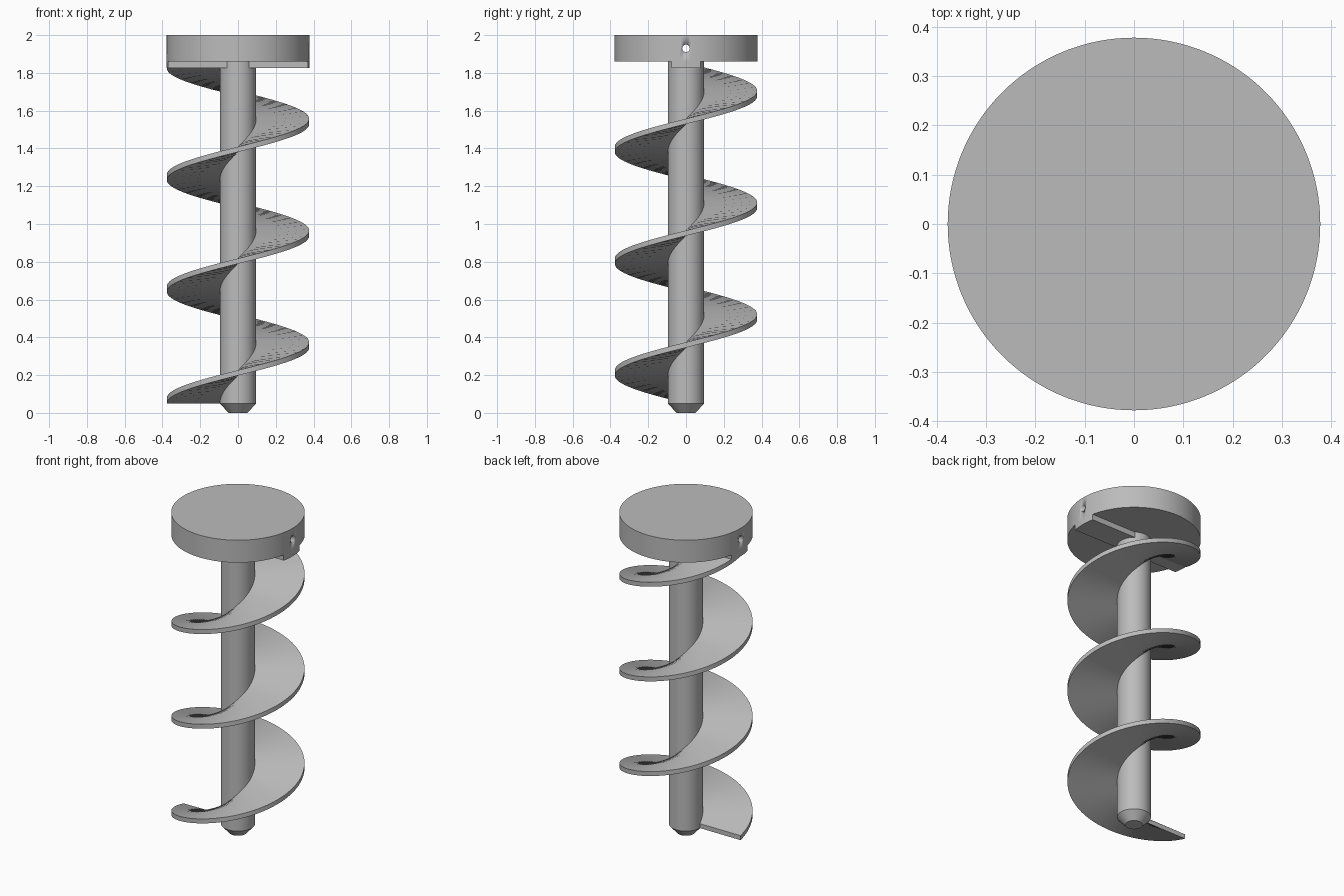
import bpy, bmesh, math

if "Cube" in bpy.data.objects:
    bpy.data.objects.remove(bpy.data.objects["Cube"])

steel = bpy.data.materials.new("grey steel")
steel.diffuse_color = (0.5, 0.5, 0.5, 1)
steel.use_nodes = True
steel.node_tree.nodes["Principled BSDF"].inputs["Base Color"].default_value = steel.diffuse_color

SHAFT_R, DISC_R = 0.096, 0.378
BOTTOM, BAR_Z, DISC_Z, TOP = 0.05, 1.825, 1.86, 2.0


def finish(name, bm, smooth=True):
    bmesh.ops.recalc_face_normals(bm, faces=bm.faces)
    me = bpy.data.meshes.new(name)
    bm.to_mesh(me)
    bm.free()
    me.materials.append(steel)
    ob = bpy.data.objects.new(name, me)
    bpy.context.collection.objects.link(ob)
    if smooth:
        bpy.ops.object.select_all(action='DESELECT')
        ob.select_set(True)
        bpy.context.view_layer.objects.active = ob
        bpy.ops.object.shade_smooth_by_angle(angle=math.radians(30))
    return ob


def turned(name, profile, n=96):
    """Solid of revolution from (radius, z) pairs, capped at both ends."""
    bm = bmesh.new()
    rings = [[bm.verts.new((r * math.cos(2 * math.pi * i / n),
                            r * math.sin(2 * math.pi * i / n), z))
              for i in range(n)] for r, z in profile]
    for a, b in zip(rings, rings[1:]):
        for i in range(n):
            j = (i + 1) % n
            bm.faces.new((a[i], a[j], b[j], b[i]))
    bm.faces.new(rings[0])
    bm.faces.new(rings[-1])
    return finish(name, bm)


# Central shaft with chamfered tip
turned("shaft", [(0.05, 0), (SHAFT_R, BOTTOM), (SHAFT_R, DISC_Z + 0.01)], 64)

# Drive disc with a cross hole
disc = turned("drive_disc", [(DISC_R, DISC_Z), (DISC_R, TOP)], 128)
drill = turned("hole_cutter", [(0.02, -0.5), (0.02, 0.5)], 24)
drill.rotation_euler = (0, math.pi / 2, 0)
drill.location = (0, 0, 1.93)
drill.hide_render = True
drill.hide_set(True)
cut = disc.modifiers.new("cross hole", 'BOOLEAN')
cut.operation, cut.object, cut.solver = 'DIFFERENCE', drill, 'EXACT'

# Bar across the underside, with ends following the disc rim
bm = bmesh.new()
HALF = 0.077
a0 = math.asin(HALF / DISC_R)
outline = []
for start in (0, math.pi):
    for i in range(9):
        a = start - a0 + 2 * a0 * i / 8
        outline.append((DISC_R * math.cos(a), DISC_R * math.sin(a)))
low = [bm.verts.new((x, y, BAR_Z)) for x, y in outline]
high = [bm.verts.new((x, y, DISC_Z)) for x, y in outline]
bm.faces.new(low)
bm.faces.new(high)
for i in range(len(low)):
    j = (i + 1) % len(low)
    bm.faces.new((low[i], low[j], high[j], high[i]))
finish("drive_bar", bm)

# Screw flight: three turns starting at -x
bm = bmesh.new()
TURNS, STEPS, THICK = 3, 96, 0.028
sections = []
for k in range(TURNS * STEPS + 1):
    a = math.pi + 2 * math.pi * k / STEPS
    z = BOTTOM + (BAR_Z - BOTTOM) * k / (TURNS * STEPS)
    sections.append([bm.verts.new((r * math.cos(a), r * math.sin(a), z + dz))
                     for r, dz in ((0.09, 0), (DISC_R - 0.001, 0),
                                   (DISC_R - 0.001, THICK), (0.09, THICK))])
for s, t in zip(sections, sections[1:]):
    for i in range(4):
        j = (i + 1) % 4
        bm.faces.new((s[i], s[j], t[j], t[i]))
bm.faces.new(sections[0])
bm.faces.new(sections[-1])
finish("screw_flight", bm)
